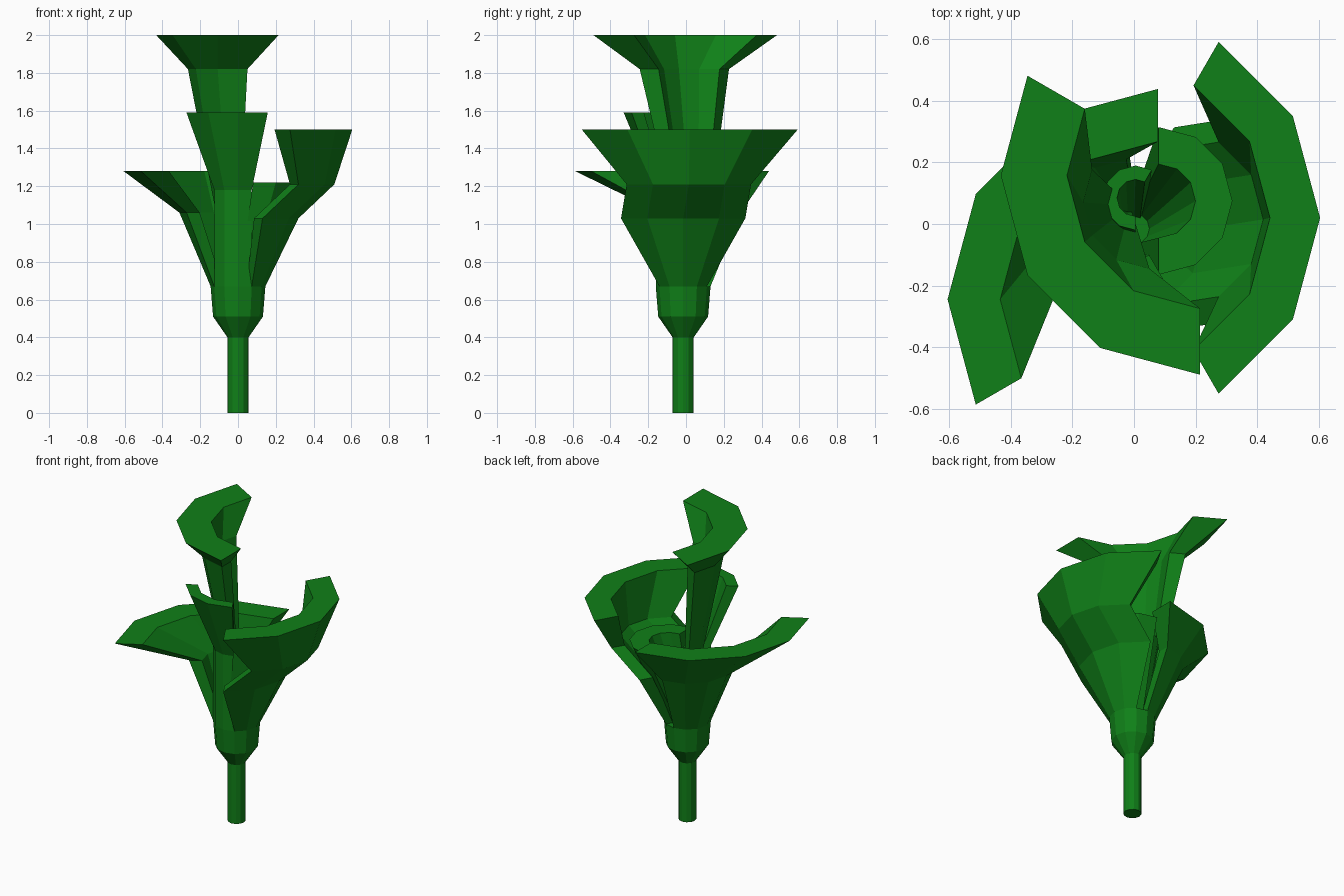
import bpy, bmesh, math

if "Cube" in bpy.data.objects:
    bpy.data.objects.remove(bpy.data.objects["Cube"])

green = bpy.data.materials.new("leaf_green")
green.diffuse_color = (0.005, 0.215, 0.009, 1)
green.use_nodes = True
green.node_tree.nodes["Principled BSDF"].inputs["Base Color"].default_value = green.diffuse_color


def finish(bm, name):
    bmesh.ops.recalc_face_normals(bm, faces=bm.faces)
    me = bpy.data.meshes.new(name)
    bm.to_mesh(me)
    bm.free()
    me.materials.append(green)
    ob = bpy.data.objects.new(name, me)
    bpy.context.collection.objects.link(ob)
    return ob


def polar(cx, cy, r, deg, z):
    a = math.radians(deg)
    return (cx + r * math.cos(a), cy + r * math.sin(a), z)


def petal(name, start, end, rings):
    """Thick partial shell; rings are (z, centre x, centre y, outer r, inner r)."""
    bm = bmesh.new()
    n = len(rings)
    loops = []
    for deg in range(start, end + 1, 30):
        out = [bm.verts.new(polar(x, y, ro, deg, z)) for z, x, y, ro, ri in rings]
        inn = [bm.verts.new(polar(x, y, ri, deg, z)) for z, x, y, ro, ri in rings]
        loops.append(out + inn[::-1])
    m = 2 * n
    for a, b in zip(loops, loops[1:]):
        for k in range(m):
            bm.faces.new((a[k], b[k], b[(k + 1) % m], a[(k + 1) % m]))
    for lp in (loops[0], loops[-1]):
        for k in range(n - 1):
            bm.faces.new((lp[k], lp[k + 1], lp[m - 2 - k], lp[m - 1 - k]))
    return finish(bm, name)


# Stem and bulb: one 12-sided turned profile
bm = bmesh.new()
prev = None
for z, r in ((0, 0.056), (0.4, 0.056), (0.51, 0.132), (0.67, 0.145)):
    ring = [bm.verts.new(polar(0, -0.015, r, d, z)) for d in range(0, 360, 30)]
    if prev:
        for i in range(12):
            j = (i + 1) % 12
            bm.faces.new((prev[i], prev[j], ring[j], ring[i]))
    else:
        bm.faces.new(ring)
    prev = ring
bm.faces.new(prev)
finish(bm, "stem")

BASE = (0.67, 0, -0.015, 0.145, 0.09)

# Tall back-left petal, tapering to a narrow foot
petal("tall_petal", 150, 270, [
    (0.67, -0.01, 0.06, 0.03, 0.01),
    (1.82, 0.05, 0.07, 0.315, 0.215),
    (2.0, 0.215, 0.158, 0.648, 0.433)])

# Right petal
petal("right_petal", -60, 60, [
    BASE,
    (1.03, -0.06, -0.015, 0.38, 0.29),
    (1.21, 0.13, 0.015, 0.38, 0.29),
    (1.5, -0.055, 0.02, 0.66, 0.497)])

# Left petal
petal("left_petal", 90, 210, [
    BASE,
    (1.06, -0.025, 0.005, 0.285, 0.205),
    (1.28, 0.078, -0.245, 0.684, 0.513)])

# Narrow front petal
petal("front_petal", 210, 300, [
    BASE,
    (1.18, 0, -0.015, 0.145, 0.1),
    (1.59, 0, -0.015, 0.315, 0.24)])

# Inner right petal
petal("inner_petal", -90, 90, [
    (0.67, 0, -0.015, 0.1, 0.05),
    (1.22, 0.08, 0.075, 0.24, 0.12)])

# Small central curl
petal("centre_curl", 60, 270, [
    (0.67, 0, -0.015, 0.08, 0.04),
    (1.18, 0.005, 0.085, 0.105, 0.06)])
